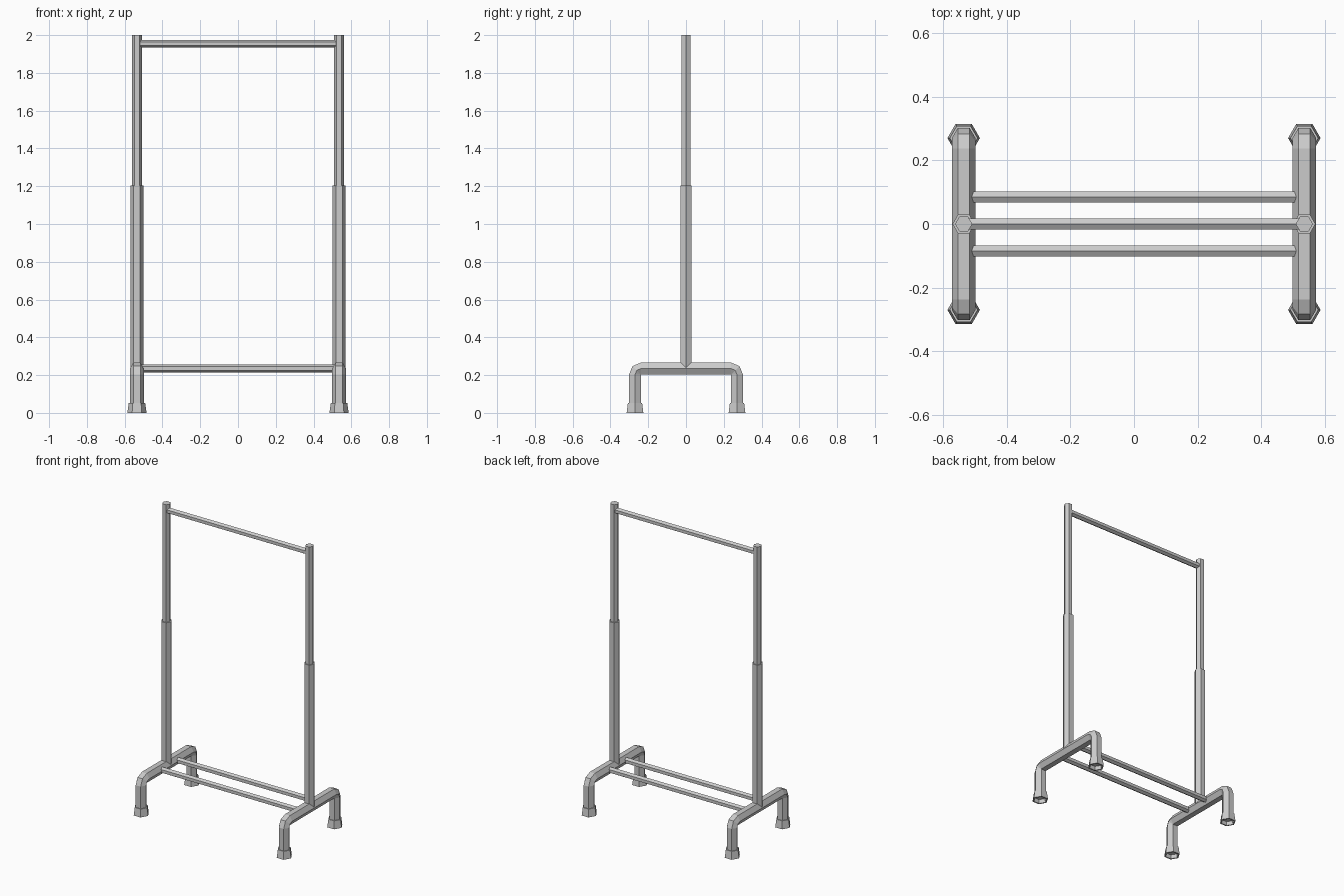
import bpy, bmesh, math
from mathutils import Vector

if "Cube" in bpy.data.objects:
    bpy.data.objects.remove(bpy.data.objects["Cube"])

X, Y, Z = Vector((1, 0, 0)), Vector((0, 1, 0)), Vector((0, 0, 1))


def hex_tube(name, rings, corner):
    """Skin hexagonal rings (centre, direction, radius); one corner points along 'corner'."""
    bm = bmesh.new()
    loops = []
    for centre, direction, r in rings:
        side = direction.cross(corner).normalized()
        loops.append([bm.verts.new(Vector(centre)
                                   + corner * r * math.cos(k * math.pi / 3)
                                   + side * r * math.sin(k * math.pi / 3)) for k in range(6)])
    for a, b in zip(loops, loops[1:]):
        for k in range(6):
            n = (k + 1) % 6
            bm.faces.new((a[k], a[n], b[n], b[k]))
    bm.faces.new(loops[0])
    bm.faces.new(loops[-1])
    bmesh.ops.recalc_face_normals(bm, faces=bm.faces)
    mesh = bpy.data.meshes.new(name)
    bm.to_mesh(mesh)
    bm.free()
    obj = bpy.data.objects.new(name, mesh)
    bpy.context.collection.objects.link(obj)
    return obj


POST_X, LEG_Y, RAIL_Z = 0.535, 0.27, 0.235
TUBE_R, BEND = 0.037, 0.033

for label, sx in (("left", -1), ("right", 1)):
    x = sx * POST_X

    # Bent base tube: leg, bend, rail, bend, leg
    rings = [((x, -LEG_Y, 0.03), Z, TUBE_R)]
    for sy, angles in ((-1, (0, 45, 90)), (1, (90, 135, 180))):
        for deg in angles:
            a = math.radians(deg)
            rings.append(((x, sy * (LEG_Y - BEND) - BEND * math.cos(a),
                           RAIL_Z - BEND + BEND * math.sin(a)),
                          Y * math.sin(a) + Z * math.cos(a), TUBE_R))
    rings.append(((x, LEG_Y, 0.03), -Z, TUBE_R))
    hex_tube(label + "_base_leg", rings, X)

    # Flared foot caps, recessed underneath
    for end, y in (("front", -LEG_Y), ("back", LEG_Y)):
        profile = ((0.038, 0.025), (0.042, 0), (0.051, 0), (0.0435, 0.053))
        hex_tube(f"{label}_{end}_foot_cap", [((x, y, z), Z, r) for r, z in profile], X)

    # Telescopic post
    hex_tube(label + "_lower_post", [((x, 0, z), Z, 0.035) for z in (0.235, 1.205)], X)
    hex_tube(label + "_upper_post", [((x, 0, z), Z, 0.027) for z in (1.19, 2.0)], X)

# Crossbars: hanging rail and two shelf bars
for name, y, z, half in (("hanging_rail", 0, 1.954, 0.52),
                         ("front_shelf_bar", -0.085, RAIL_Z, 0.51),
                         ("back_shelf_bar", 0.085, RAIL_Z, 0.51)):
    hex_tube(name, [((s * half, y, z), X, 0.0205) for s in (-1, 1)], Z)
